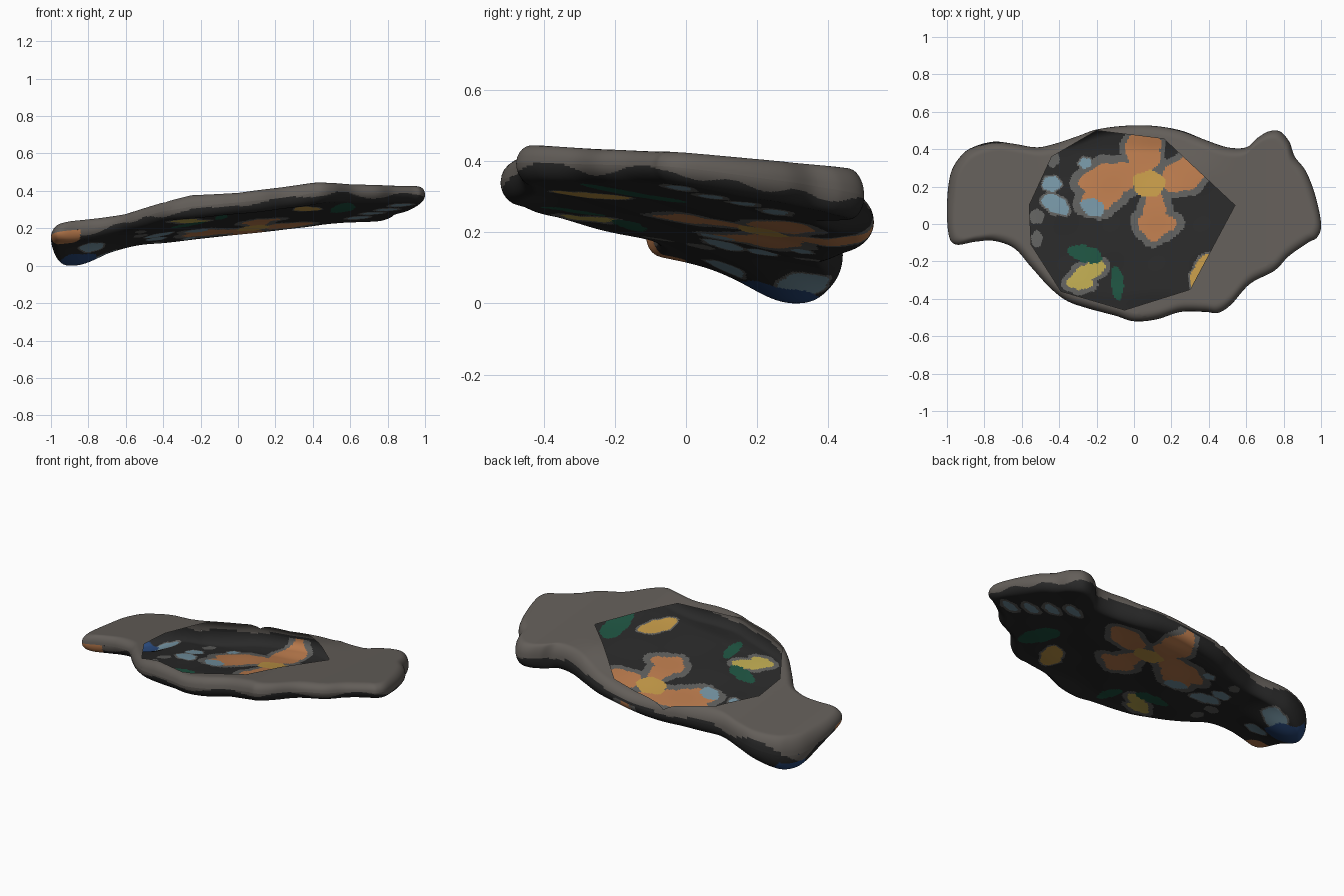
import bpy, bmesh, math
from mathutils import Vector

if "Cube" in bpy.data.objects:
    bpy.data.objects.remove(bpy.data.objects["Cube"])

# Colours (linear)
COLOURS = {
    "warm_grey": (.125, .112, .100), "charcoal": (.022, .022, .022),
    "orange": (.50, .20, .075), "gold": (.55, .32, .065),
    "yellow": (.50, .39, .08), "light_blue": (.18, .30, .37),
    "dark_blue": (.02, .06, .18), "green": (.013, .085, .052),
    "halo_grey": (.115, .115, .110),
}
NAMES = list(COLOURS)
MATS = []
for n, c in COLOURS.items():
    m = bpy.data.materials.new(n)
    m.diffuse_color = (*c, 1)
    m.use_nodes = True
    m.node_tree.nodes["Principled BSDF"].inputs["Base Color"].default_value = m.diffuse_color
    MATS.append(m)

# Plan outline of the slab
OUTLINE = [(-1, .1), (-.98, .27), (-.92, .37), (-.85, .415), (-.75, .44), (-.65, .43), (-.52, .41),
           (-.42, .43), (-.3, .47), (-.2, .505), (-.05, .525), (.1, .525), (.25, .5), (.38, .45),
           (.5, .41), (.6, .41), (.66, .46), (.72, .495), (.78, .495), (.83, .44), (.86, .36),
           (.92, .28), (.97, .15), (1, 0), (.98, -.07), (.93, -.1), (.83, -.17), (.75, -.25),
           (.62, -.32), (.52, -.43), (.45, -.475), (.38, -.47), (.25, -.47), (.12, -.51), (0, -.52),
           (-.1, -.49), (-.25, -.45), (-.36, -.41), (-.45, -.34), (-.55, -.23), (-.64, -.13),
           (-.75, -.09), (-.85, -.095), (-.95, -.11), (-.99, -.06)]

# Polygonal opening in the top, clockwise
OPENING = [(-.2, .5), (.16, .455), (.54, .10), (.30, -.35), (-.05, -.46),
           (-.39, -.36), (-.55, -.11), (-.56, .10), (-.44, .36)]

# Painted petals and leaves: colour, halo width, x, y, half length, half width, angle
PETALS = [
    ("gold", 0, .08, .215, .088, .07, 0),
    ("light_blue", .02, -.22, .09, .068, .045, -20),
    ("orange", .028, .05, .40, .13, .095, 90),
    ("orange", .035, .27, .265, .13, .085, 25),
    ("orange", .035, .11, .05, .15, .06, 90),
    ("orange", .04, .12, .0, .105, .06, 0),
    ("orange", .045, -.13, .24, .16, .085, 10),
    ("orange", .045, -.17, .16, .12, .08, 30),
    ("light_blue", .01, -.26, .325, .033, .028, 0),
    ("light_blue", .008, -.44, .215, .05, .04, 0),
    ("light_blue", .012, -.42, .105, .08, .045, -30),
    ("halo_grey", 0, -.43, .34, .04, .03, 60),
    ("halo_grey", 0, -.52, .04, .04, .04, 90),
    ("halo_grey", 0, -.52, -.08, .045, .03, 90),
    ("green", 0, -.26, -.16, .095, .045, -15),
    ("green", 0, -.09, -.315, .09, .033, 95),
    ("yellow", .028, -.25, -.26, .11, .045, 30),
    ("yellow", .028, -.29, -.31, .07, .04, 0),
    ("gold", .012, .37, -.26, .12, .055, 65),
    ("green", 0, .56, -.14, .15, .065, 95),
    ("dark_blue", 0, -.86, .27, .11, .115, 0),
    ("light_blue", .01, -.73, .33, .085, .065, 30),
    ("light_blue", .01, -.78, .11, .065, .05, 20),
]
PETALS += [("light_blue", .02, .87 - .075 * i, -.02 + .09 * i, .06, .03, 20) for i in range(4)]
PETALS.append(("orange", 0, -.96, -.08, .12, .085, 0))

TOP_X = [(-1, .2), (-.9, .222), (-.6, .258), (-.25, .335), (0, .342), (.4, .40), (.7, .405), (1, .415)]


def step(a, b, v):
    t = max(0, min(1, (v - a) / (b - a)))
    return t * t * (3 - 2 * t)


def body(x):
    return 1 - step(.3, .55, abs(x))


def top_z(x, y):
    x = max(-1, min(1, x))
    for (a, p), (b, q) in zip(TOP_X, TOP_X[1:]):
        if x <= b:
            t = (x - a) / (b - a)
            return p + (q - p) * t - .08 * y - .03 * body(x) * step(.25, .52, y)
    return TOP_X[-1][1] - .08 * y


def bottom_z(x, y):
    lump = math.exp(-((x + .87) / .2) ** 2 - ((y - .28) / .17) ** 2)
    edge = body(x) * (.025 * step(.38, .52, y) - .02 * step(.35, .5, -y))
    return (.215 + .11 * x - .15 * y - .08 * lump + edge
            + .004 * math.sin(13 * x) * math.sin(15 * y))


def smooth_loop(pts, sub):
    """Closed Catmull-Rom curve through the outline."""
    v = [Vector(p) for p in pts]
    n, out = len(v), []
    for i in range(n):
        a, b, c, d = v[i - 1], v[i], v[(i + 1) % n], v[(i + 2) % n]
        for k in range(sub):
            t = k / sub
            out.append(.5 * (2 * b + (c - a) * t + (2 * a - 5 * b + 4 * c - d) * t * t
                             + (3 * b - a - 3 * c + d) * t ** 3))
    return out


def sheet(surface, rings, sub, radius, up):
    """Rings shrinking from the outline to a spine, curling to mid height at the rim."""
    bm = bmesh.new()
    loop = smooth_loop(OUTLINE, sub)
    rows = []
    for k in range(rings + 1):
        s = (k / rings) ** 1.6
        row = []
        for p in loop:
            q = p.lerp(Vector((.8 * p.x, .13)), s)
            d = min(1, (q - p).length / radius)
            mid = (top_z(*q) + bottom_z(*q)) / 2
            z = mid + (surface(*q) - mid) * math.sqrt(1 - (1 - d) ** 2)
            row.append(bm.verts.new((q.x, q.y, z)))
        rows.append(row)
    n = len(loop)
    for a, b in zip(rows, rows[1:]):
        for i in range(n):
            j = (i + 1) % n
            bm.faces.new((a[i], a[j], b[j], b[i]))
    bm.normal_update()
    if (sum(f.normal.z * f.calc_area() for f in bm.faces) > 0) != up:
        bmesh.ops.reverse_faces(bm, faces=bm.faces[:])
    return bm


def finish(bm, name, drop):
    for f in bm.faces:
        f.smooth = True
    bmesh.ops.translate(bm, verts=bm.verts[:], vec=(0, 0, -drop))
    me = bpy.data.meshes.new(name)
    bm.to_mesh(me)
    bm.free()
    for m in MATS:
        me.materials.append(m)
    ob = bpy.data.objects.new(name, me)
    bpy.context.collection.objects.link(ob)


def inside(p, x, y, a, b, deg, grow):
    t = math.radians(deg)
    dx, dy = p.x - x, p.y - y
    u = dx * math.cos(t) + dy * math.sin(t)
    w = dy * math.cos(t) - dx * math.sin(t)
    wobble = 1 + .12 * math.sin(5 * math.atan2(w, u) + 9 * x)
    return (u / (a + grow)) ** 2 + (w / (b + grow)) ** 2 < wobble


def rim_colour(p):
    """Wavy border between the dark pattern and the plain lining."""
    lo, hi = bottom_z(p.x, p.y), top_z(p.x, p.y)
    wave = .36 + .10 * math.sin(17 * p.x + 5 * p.y) + .08 * math.sin(31 * p.y - 9 * p.x)
    wave += .28 * step(.25, .45, p.y) * (1 - step(.5, .65, p.x))
    return "warm_grey" if (p.z - lo) / (hi - lo) > wave else "charcoal"


def paint(p):
    lo, hi = bottom_z(p.x, p.y), top_z(p.x, p.y)
    high = (p.z - lo) / (hi - lo) > .25
    for col, halo, *e in PETALS:
        if inside(p, *e, 0) and not (col == "dark_blue" and high):
            return col
    for col, halo, *e in PETALS:
        if halo and inside(p, *e, halo):
            return "halo_grey"
    return rim_colour(p)


# Patterned underside
under = sheet(bottom_z, 72, 14, .05, False)
drop = min(v.co.z for v in under.verts)
for f in under.faces:
    f.material_index = NAMES.index(paint(f.calc_center_median()))

# Plain topside with the polygonal opening cut out
top = sheet(top_z, 28, 8, .05, True)
edges = []
for i, a in enumerate(OPENING):
    a, b = Vector((*a, 0)), Vector((*OPENING[(i + 1) % len(OPENING)], 0))
    out = Vector((a.y - b.y, b.x - a.x, 0)).normalized()
    edges.append((a, out))
    bmesh.ops.bisect_plane(top, geom=top.verts[:] + top.edges[:] + top.faces[:],
                           plane_co=a, plane_no=out, dist=1e-5)
gone = []
for f in top.faces:
    c = f.calc_center_median()
    f.material_index = NAMES.index(rim_colour(c))
    c.z = 0
    if all((c - a).dot(o) < 0 for a, o in edges):
        gone.append(f)
bmesh.ops.delete(top, geom=gone, context='FACES')

finish(under, "patterned_underside", drop)
finish(top, "plain_topside", drop)
